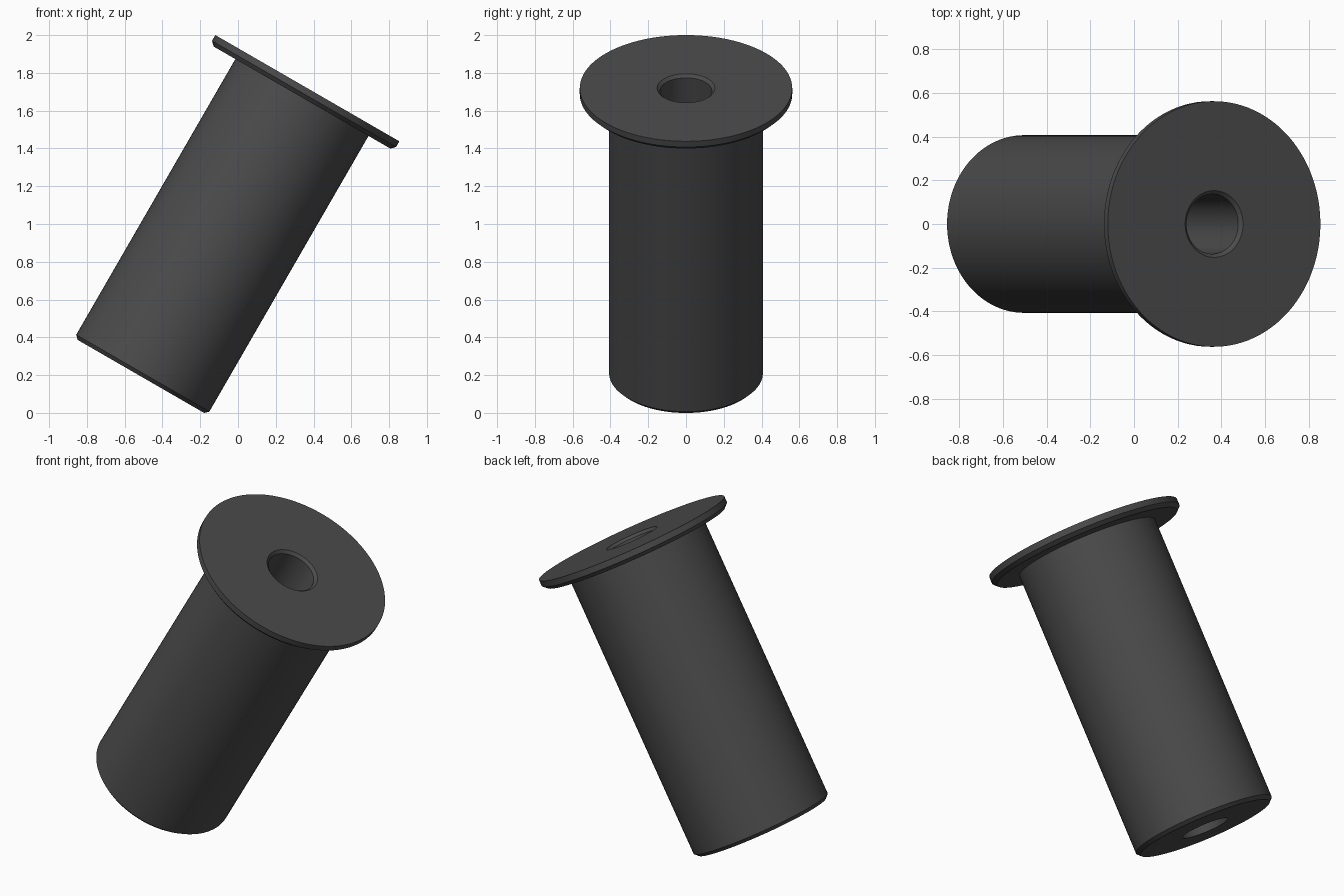
import bpy, bmesh, math
from mathutils import Matrix

if "Cube" in bpy.data.objects:
    bpy.data.objects.remove(bpy.data.objects["Cube"])

SEGMENTS = 96
TILT = math.radians(30)
LENGTH = 1.762

# One dark finish for the whole bushing
dark = bpy.data.materials.new("dark grey")
dark.diffuse_color = (0.07, 0.07, 0.07, 1)
dark.use_nodes = True
dark.node_tree.nodes["Principled BSDF"].inputs["Base Color"].default_value = dark.diffuse_color

# Closed half section (radius, height along the axis, 0 = flange top face)
section = [
    (0.153, 0), (0.5625, 0),                      # flange top
    (0.5625, -0.035), (0.54, -0.057),             # rim and lower chamfer
    (0.407, -0.057),                              # flange underside
    (0.407, -LENGTH + 0.02), (0.387, -LENGTH),    # sleeve and end chamfer
    (0.137, -LENGTH),                             # sleeve end face
    (0.137, -0.016),                              # bore, chamfered at the top
]

# Revolve the section around the axis
bm = bmesh.new()
rings = []
for r, z in section:
    rings.append([bm.verts.new((r * math.cos(a), r * math.sin(a), z))
                  for a in (2 * math.pi * i / SEGMENTS for i in range(SEGMENTS))])
for k, ring in enumerate(rings):
    following = rings[(k + 1) % len(rings)]
    for i in range(SEGMENTS):
        j = (i + 1) % SEGMENTS
        bm.faces.new((ring[i], ring[j], following[j], following[i]))
bmesh.ops.recalc_face_normals(bm, faces=bm.faces)

# Lean the axis toward +x and set the flange centre
bm.transform(Matrix.Translation((0.367, 0, 1.719)) @ Matrix.Rotation(TILT, 4, 'Y'))

mesh = bpy.data.meshes.new("flanged_bushing")
bm.to_mesh(mesh)
bm.free()
mesh.materials.append(dark)
bushing = bpy.data.objects.new("flanged_bushing", mesh)
bpy.context.collection.objects.link(bushing)
bpy.context.view_layer.objects.active = bushing
bushing.select_set(True)
bpy.ops.object.shade_smooth_by_angle(angle=math.radians(30))
